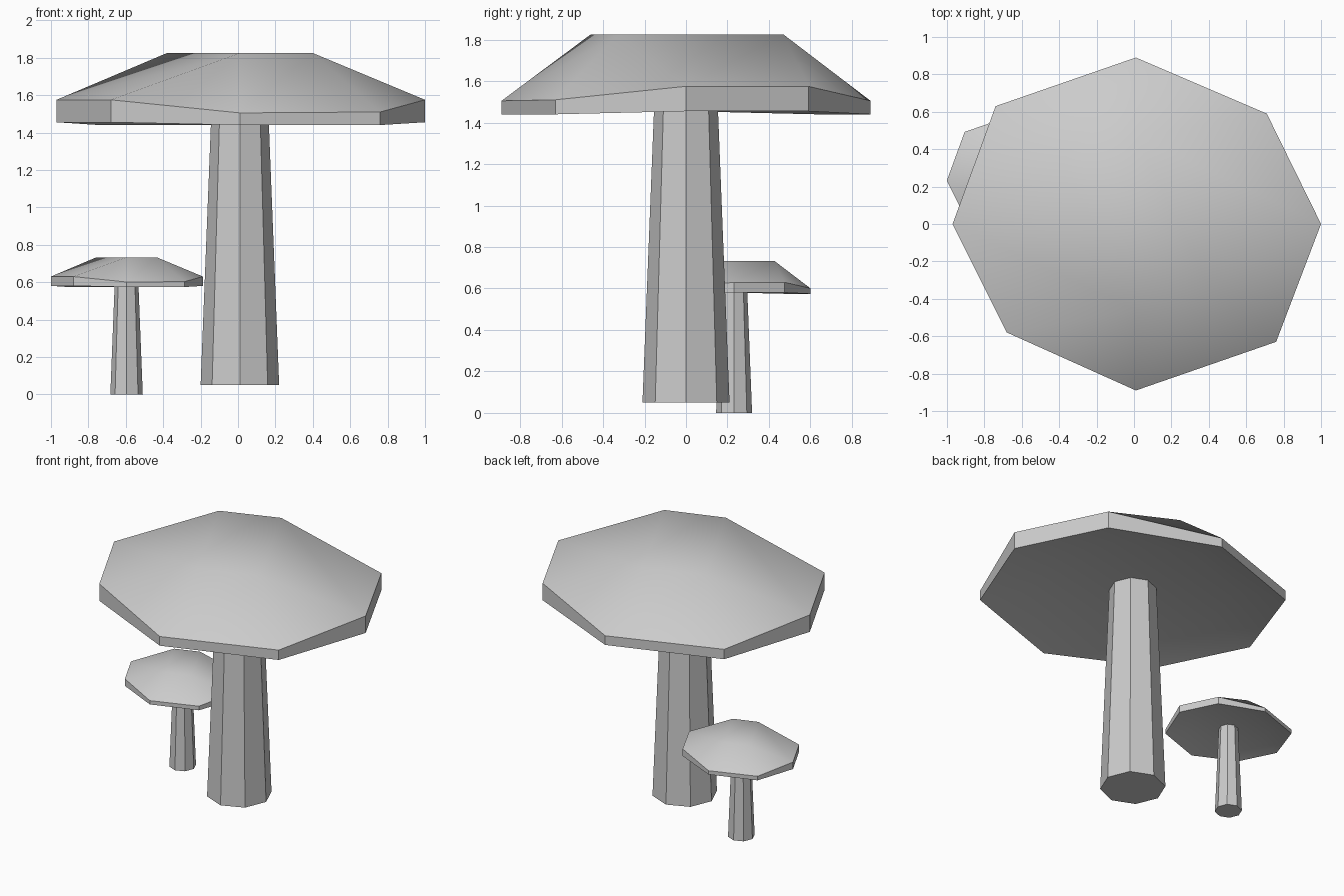
import bpy, bmesh, math

if "Cube" in bpy.data.objects:
    bpy.data.objects.remove(bpy.data.objects["Cube"])

# Cap outline, counter-clockwise from +x: x, y, upper edge z, lower edge z
RIM = [(1.0, 0.0, 1.575, 1.455), (0.71, 0.59, 1.575, 1.455),
       (0.01, 0.89, 1.505, 1.44), (-0.74, 0.63, 1.51, 1.44),
       (-0.97, 0.0, 1.575, 1.455), (-0.68, -0.58, 1.575, 1.455),
       (0.01, -0.89, 1.505, 1.44), (0.76, -0.63, 1.51, 1.44)]
CROWN = [(0.40, -0.33), (0.01, 0.47), (-0.38, 0.33), (0.01, -0.46)]
CX, BASE, CROWN_Z, CEILING_Z, INSET = 0.01, 0.05, 1.825, 1.52, 0.67


def finish(name, bm, loc, scale):
    bmesh.ops.recalc_face_normals(bm, faces=bm.faces)
    mesh = bpy.data.meshes.new(name)
    bm.to_mesh(mesh)
    bm.free()
    ob = bpy.data.objects.new(name, mesh)
    bpy.context.collection.objects.link(ob)
    ob.location = loc
    ob.scale = (scale,) * 3
    return ob


def make_cap(name, loc, scale):
    bm = bmesh.new()

    def ring(points):
        return [bm.verts.new((x, y, z - BASE)) for x, y, z in points]

    crown = ring([(x, y, CROWN_Z) for x, y in CROWN])
    upper = ring([(x, y, z) for x, y, z, _ in RIM])
    lower = ring([(x, y, z) for x, y, _, z in RIM])
    inner = ring([(CX + (x - CX) * INSET, y * INSET, CEILING_Z) for x, y, _, _ in RIM])
    # crown, then alternating quads and triangles sloping down to the rim
    bm.faces.new(crown)
    for k in range(4):
        i = 2 * k
        a, b = crown[k], crown[(k + 1) % 4]
        bm.faces.new((upper[i], upper[i + 1], b, a))
        bm.faces.new((upper[i + 1], upper[(i + 2) % 8], b))
    # rim wall and recessed underside
    for r, s in ((upper, lower), (lower, inner)):
        for i in range(8):
            j = (i + 1) % 8
            bm.faces.new((r[i], s[i], s[j], r[j]))
    bm.faces.new(inner)
    ob = finish(name, bm, loc, scale)
    bpy.context.view_layer.objects.active = ob
    ob.select_set(True)
    bpy.ops.object.shade_smooth_by_angle(angle=math.radians(30))
    ob.select_set(False)


def make_stem(name, loc, scale):
    bm = bmesh.new()
    rings = []
    for r, z in ((0.21, BASE), (0.152, CEILING_Z)):
        rings.append([bm.verts.new((CX + r * math.cos(i * math.pi / 4),
                                    r * math.sin(i * math.pi / 4), z - BASE))
                      for i in range(8)])
    for i in range(8):
        j = (i + 1) % 8
        bm.faces.new((rings[0][i], rings[0][j], rings[1][j], rings[1][i]))
    for r in rings:
        bm.faces.new(r)
    finish(name, bm, loc, scale)


# One large mushroom and a smaller copy beside it
for label, loc, scale in (("large", (0, 0, BASE), 1.0),
                          ("small", (-0.6, 0.232, 0), 0.413)):
    make_stem(label + "_mushroom_stem", loc, scale)
    make_cap(label + "_mushroom_cap", loc, scale)
